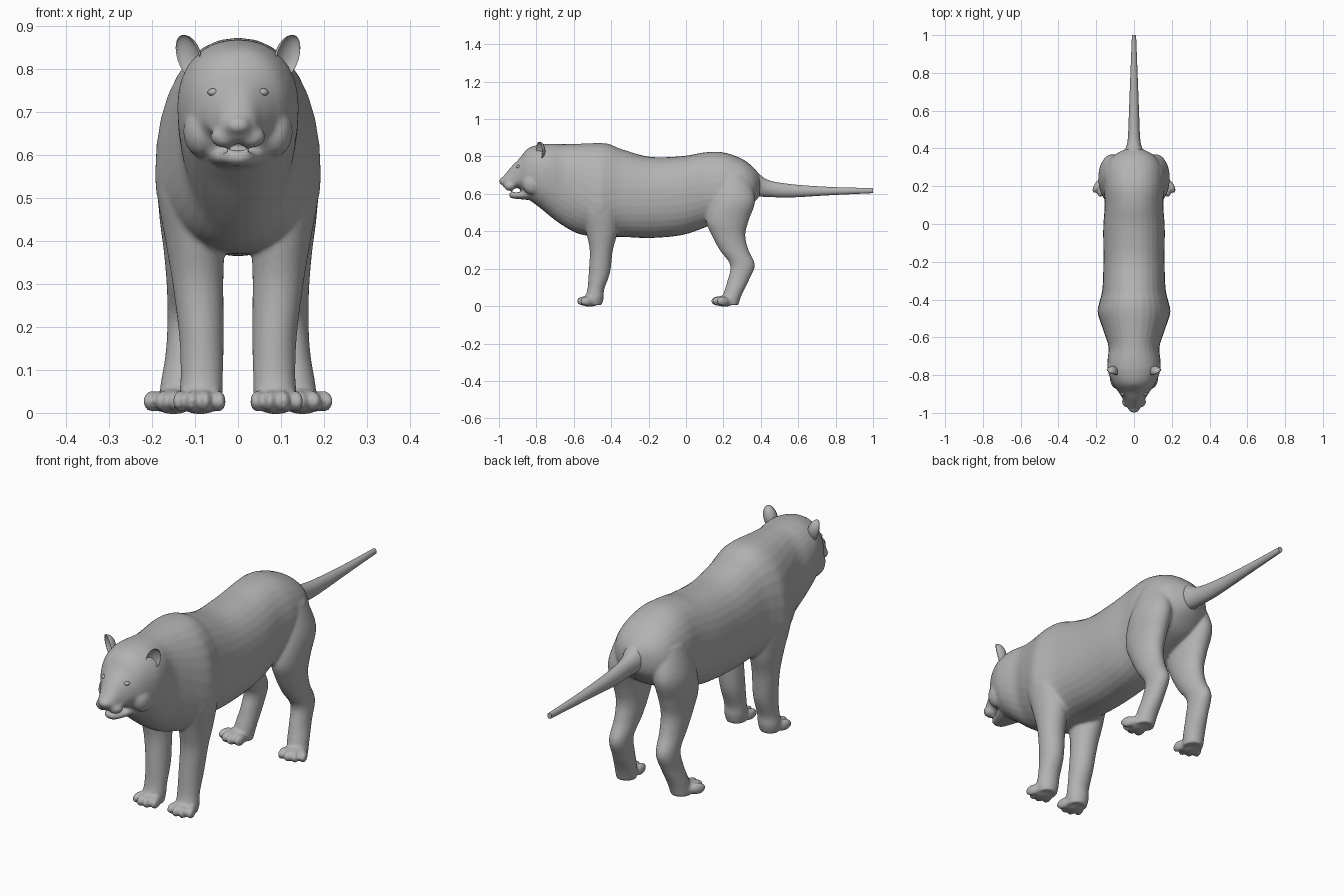
import bpy
import bmesh
import math
from mathutils import Matrix, Vector

cube = bpy.data.objects.get("Cube")
if cube:
    bpy.data.objects.remove(cube, do_unlink=True)

grey = bpy.data.materials.new("plain grey")
grey.use_nodes = True
colour = (0.45, 0.45, 0.45, 1)
grey.diffuse_color = colour
grey.node_tree.nodes["Principled BSDF"].inputs["Base Color"].default_value = colour


def smooth_rows(rows, steps=5):
    """Catmull-Rom interpolation through every row of section values."""
    out = []
    for i in range(len(rows) - 1):
        a, b = rows[max(i - 1, 0)], rows[i]
        c, d = rows[i + 1], rows[min(i + 2, len(rows) - 1)]
        for s in range(steps):
            t = s / steps
            out.append([
                q + 0.5 * t * (r - p + t * (2 * p - 5 * q + 4 * r - e + t * (3 * (q - r) + e - p)))
                for p, q, r, e in zip(a, b, c, d)])
    out.append(list(rows[-1]))
    return out


def loft(bm, rings):
    """Skin closed rings of points and cap both ends."""
    loops = [[bm.verts.new(p) for p in ring] for ring in rings]
    n = len(loops[0])
    for a, b in zip(loops, loops[1:]):
        for i in range(n):
            j = (i + 1) % n
            bm.faces.new((a[i], a[j], b[j], b[i]))
    bm.faces.new(loops[0][::-1])
    bm.faces.new(loops[-1])


def rounded(power=2.0, count=32):
    """Unit superellipse points."""
    def bend(v):
        return math.copysign(abs(v) ** (2 / power), v)
    angles = [2 * math.pi * i / count for i in range(count)]
    return [(bend(math.sin(a)), bend(math.cos(a))) for a in angles]


def trunk(bm, rows, power):
    """Sections along y: y, bottom, top, half width, height of widest point."""
    rings = []
    for y, low, high, wide, mid in smooth_rows(rows):
        rings.append([(wide * u, y, mid + v * ((high - mid) if v > 0 else (mid - low)))
                      for u, v in rounded(power)])
    loft(bm, rings)


def limb(bm, rows, side):
    """Sections along z: z, centre x, centre y, radius x, radius y."""
    loft(bm, [[(side * (x + rx * u), y + ry * v, z) for u, v in rounded()]
              for z, x, y, rx, ry in smooth_rows(rows)])


def blob(bm, centre, radii, turn=0.0):
    """Ellipsoid turned about z."""
    matrix = (Matrix.Translation(centre) @ Matrix.Rotation(turn, 4, "Z")
              @ Matrix.Diagonal((*radii, 1)))
    return bmesh.ops.create_uvsphere(bm, u_segments=24, v_segments=16, radius=1, matrix=matrix)["verts"]


def finish(bm, name):
    bmesh.ops.recalc_face_normals(bm, faces=bm.faces[:])
    for face in bm.faces:
        face.smooth = len(face.verts) < 5
    mesh = bpy.data.meshes.new(name)
    bm.to_mesh(mesh)
    bm.free()
    mesh.materials.append(grey)
    obj = bpy.data.objects.new(name, mesh)
    bpy.context.collection.objects.link(obj)
    return obj


# Head, neck and torso in one run from nose to rump
torso_rows = [
    (-0.985, 0.65, 0.685, 0.022, 0.665),
    (-0.965, 0.63, 0.708, 0.042, 0.66),
    (-0.93, 0.627, 0.75, 0.058, 0.66),
    (-0.89, 0.627, 0.79, 0.082, 0.69),
    (-0.845, 0.575, 0.843, 0.113, 0.71),
    (-0.78, 0.525, 0.864, 0.138, 0.715),
    (-0.72, 0.475, 0.868, 0.14, 0.70),
    (-0.65, 0.425, 0.866, 0.135, 0.66),
    (-0.57, 0.385, 0.868, 0.16, 0.60),
    (-0.47, 0.37, 0.872, 0.192, 0.55),
    (-0.41, 0.37, 0.866, 0.182, 0.56),
    (-0.34, 0.37, 0.838, 0.167, 0.58),
    (-0.19, 0.364, 0.798, 0.162, 0.58),
    (-0.02, 0.38, 0.802, 0.163, 0.59),
    (0.10, 0.42, 0.822, 0.155, 0.61),
    (0.20, 0.46, 0.822, 0.16, 0.62),
    (0.30, 0.50, 0.787, 0.148, 0.63),
    (0.36, 0.55, 0.742, 0.11, 0.64),
    (0.395, 0.59, 0.70, 0.05, 0.645),
]
body = bmesh.new()
trunk(body, torso_rows, 2.2)

# Lower jaw, nose pad
trunk(body, [
    (-0.945, 0.585, 0.604, 0.018, 0.595),
    (-0.93, 0.576, 0.61, 0.034, 0.595),
    (-0.89, 0.572, 0.61, 0.05, 0.595),
    (-0.82, 0.565, 0.64, 0.08, 0.61),
], 2.2)
blob(body, (0, -0.978, 0.668), (0.03, 0.021, 0.02))

front_leg = [
    (0.62, 0.12, -0.47, 0.05, 0.08),
    (0.52, 0.118, -0.46, 0.07, 0.10),
    (0.40, 0.101, -0.45, 0.068, 0.085),
    (0.30, 0.093, -0.453, 0.059, 0.062),
    (0.18, 0.085, -0.463, 0.052, 0.057),
    (0.09, 0.084, -0.482, 0.049, 0.045),
    (0.045, 0.086, -0.49, 0.05, 0.05),
    (0.006, 0.086, -0.495, 0.044, 0.045),
]
rear_leg = [
    (0.70, 0.09, 0.25, 0.06, 0.08),
    (0.57, 0.115, 0.25, 0.072, 0.12),
    (0.46, 0.116, 0.222, 0.067, 0.114),
    (0.38, 0.115, 0.227, 0.058, 0.09),
    (0.30, 0.116, 0.257, 0.05, 0.077),
    (0.22, 0.12, 0.302, 0.044, 0.066),
    (0.14, 0.125, 0.28, 0.043, 0.057),
    (0.06, 0.135, 0.248, 0.046, 0.05),
    (0.006, 0.14, 0.235, 0.044, 0.045),
]

for side in (1, -1):
    limb(body, front_leg, side)
    limb(body, rear_leg, side)
    # Muzzle pads and cheeks
    blob(body, (side * 0.03, -0.942, 0.642), (0.034, 0.03, 0.026))
    blob(body, (side * 0.085, -0.82, 0.655), (0.042, 0.055, 0.06))
    # Paws: one pad and four fanned toes each
    for px, py, fan in ((0.088, -0.515, 0.06), (0.15, 0.205, 0.25)):
        blob(body, (side * px, py, 0.027), (0.05, 0.055, 0.03), side * fan)
        for i in range(4):
            across = (i - 1.5) * 0.029
            ahead = 0.034 - 8 * across * across
            turn = side * (fan + across * 5)
            x = px + across + ahead * math.sin(fan)
            y = py - ahead + across * math.sin(fan)
            blob(body, (side * x, y, 0.027), (0.0165, 0.036, 0.025), turn)

cat = finish(body, "body")
fuse = cat.modifiers.new("fuse", "REMESH")
fuse.mode = "VOXEL"
fuse.voxel_size = 0.007
fuse.use_smooth_shade = True
relax = cat.modifiers.new("relax", "SMOOTH")
relax.factor = 0.5
relax.iterations = 4

# Tail with a flared root and blunt tip
tail = bmesh.new()
trunk(tail, [
    (0.32, 0.61, 0.75, 0.075, 0.67),
    (0.38, 0.588, 0.715, 0.052, 0.65),
    (0.44, 0.584, 0.674, 0.034, 0.63),
    (0.56, 0.581, 0.652, 0.028, 0.617),
    (0.77, 0.593, 0.637, 0.02, 0.615),
    (1.0, 0.604, 0.631, 0.011, 0.6175),
], 2.0)
finish(tail, "tail")

for side, label in ((1, "left"), (-1, "right")):
    # Ears: ellipsoids with the front half pushed in to form a cup
    ear = bmesh.new()
    verts = blob(ear, (0, 0, 0), (0.03, 0.034, 0.052))
    for v in verts:
        if v.co.y < 0:
            v.co.y *= -0.55
    lean = Matrix.Rotation(side * 0.3, 4, "Y") @ Matrix.Rotation(side * 0.55, 4, "Z")
    place = Matrix.Translation(Vector((side * 0.116, -0.785, 0.828)))
    bmesh.ops.transform(ear, matrix=place @ lean, verts=verts)
    finish(ear, label + "_ear")
    # Eyes
    eye = bmesh.new()
    blob(eye, (side * 0.058, -0.897, 0.745), (0.013, 0.012, 0.009), side * 0.5)
    finish(eye, label + "_eye")
